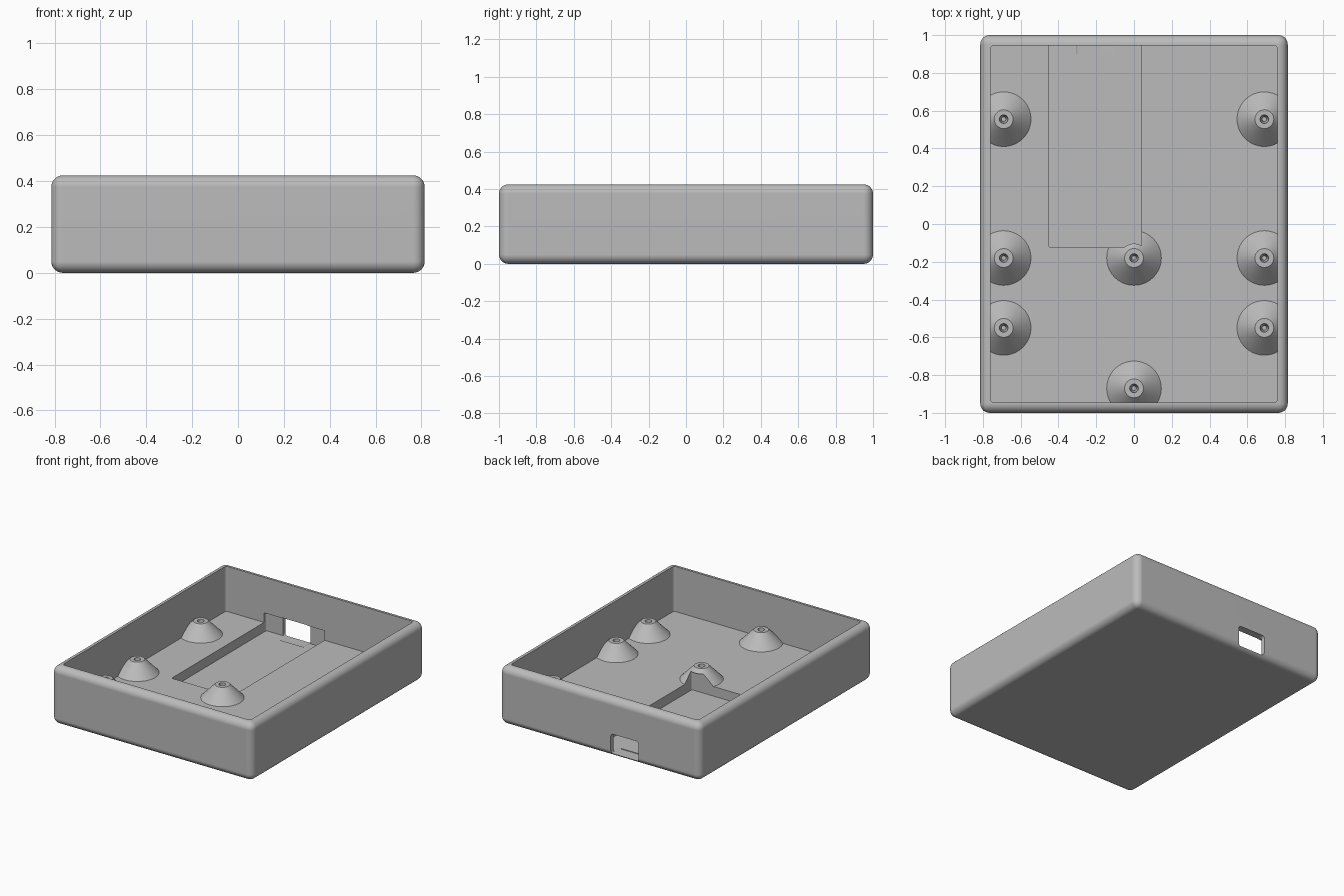
import bpy
import bmesh
from mathutils import Matrix, Vector

old = bpy.data.objects.get("Cube")
if old:
    bpy.data.objects.remove(old, do_unlink=True)

FLOOR, TOP = 0.095, 0.425
BOSS_TOP = 0.192

grey = bpy.data.materials.new("plain_grey")
grey.use_nodes = True
colour = (0.5, 0.5, 0.5, 1)
grey.diffuse_color = colour
grey.node_tree.nodes["Principled BSDF"].inputs["Base Color"].default_value = colour


def to_object(bm, name):
    mesh = bpy.data.meshes.new(name)
    bm.to_mesh(mesh)
    bm.free()
    mesh.materials.append(grey)
    obj = bpy.data.objects.new(name, mesh)
    bpy.context.collection.objects.link(obj)
    return obj


def rounded_box(name, low, high, radius, axis=None, segments=4):
    """Box between two corners; rounds all edges, or only those along axis."""
    low, high = Vector(low), Vector(high)
    bm = bmesh.new()
    bmesh.ops.create_cube(bm, size=1)
    for v in bm.verts:
        v.co = (low + high) / 2 + v.co * (high - low)
    edges = [e for e in bm.edges if axis is None
             or abs((e.verts[0].co - e.verts[1].co).normalized()[axis]) > 0.9]
    bmesh.ops.bevel(bm, geom=edges, offset=radius, segments=segments,
                    profile=0.5, affect='EDGES')
    return to_object(bm, name)


def frustums(name, spots, r_low, r_high, z_low, z_high, sides):
    """One upright frustum at each spot."""
    bm = bmesh.new()
    for x, y in spots:
        bmesh.ops.create_cone(
            bm, cap_ends=True, segments=sides, radius1=r_low, radius2=r_high,
            depth=z_high - z_low,
            matrix=Matrix.Translation((x, y, (z_low + z_high) / 2)))
    return to_object(bm, name)


def cut(target, cutter):
    """Subtract the cutter from the target, then discard the cutter."""
    mod = target.modifiers.new("cut", 'BOOLEAN')
    mod.operation = 'DIFFERENCE'
    mod.solver = 'EXACT'
    mod.object = cutter
    bpy.context.view_layer.objects.active = target
    bpy.ops.object.modifier_apply(modifier=mod.name)
    bpy.data.objects.remove(cutter, do_unlink=True)


# Screw boss positions: mirrored pairs by the sides, two on the centre line
bosses = [(side * 0.69, y) for side in (-1, 1) for y in (0.555, -0.18, -0.55)]
bosses += [(0, -0.18), (0, -0.87)]

# Outer body with softened edges
tray = rounded_box("enclosure_tray", (-0.814, -1, 0), (0.814, 1, TOP), 0.05, segments=7)

# Inner cavity, leaving the conical bosses standing on the floor
cavity = rounded_box("cavity", (-0.76, -0.945, FLOOR), (0.76, 0.945, 0.6), 0.02, axis=2)
cut(cavity, frustums("boss_cones", bosses, 0.164, 0.05, FLOOR - 0.02, BOSS_TOP, 64))
cut(tray, cavity)

# Screw holes in the bosses
cut(tray, frustums("screw_holes", bosses, 0.012, 0.024, FLOOR, BOSS_TOP + 0.01, 24))

# Circuit board pocket in the floor, running slightly into the back wall
cut(tray, rounded_box("pocket", (-0.45, -0.125, 0.025), (0.04, 0.97, 0.165), 0.012, axis=2))

# Connector opening through the back wall
cut(tray, rounded_box("port", (-0.315, 0.9, 0.02), (-0.09, 1.1, 0.168), 0.02, axis=1))

# Smooth rounded edges, crisp corners elsewhere
bpy.ops.object.select_all(action='DESELECT')
tray.select_set(True)
bpy.context.view_layer.objects.active = tray
bpy.ops.object.shade_smooth_by_angle(angle=0.5)
weighted = tray.modifiers.new("even_shading", 'WEIGHTED_NORMAL')
weighted.keep_sharp = True
